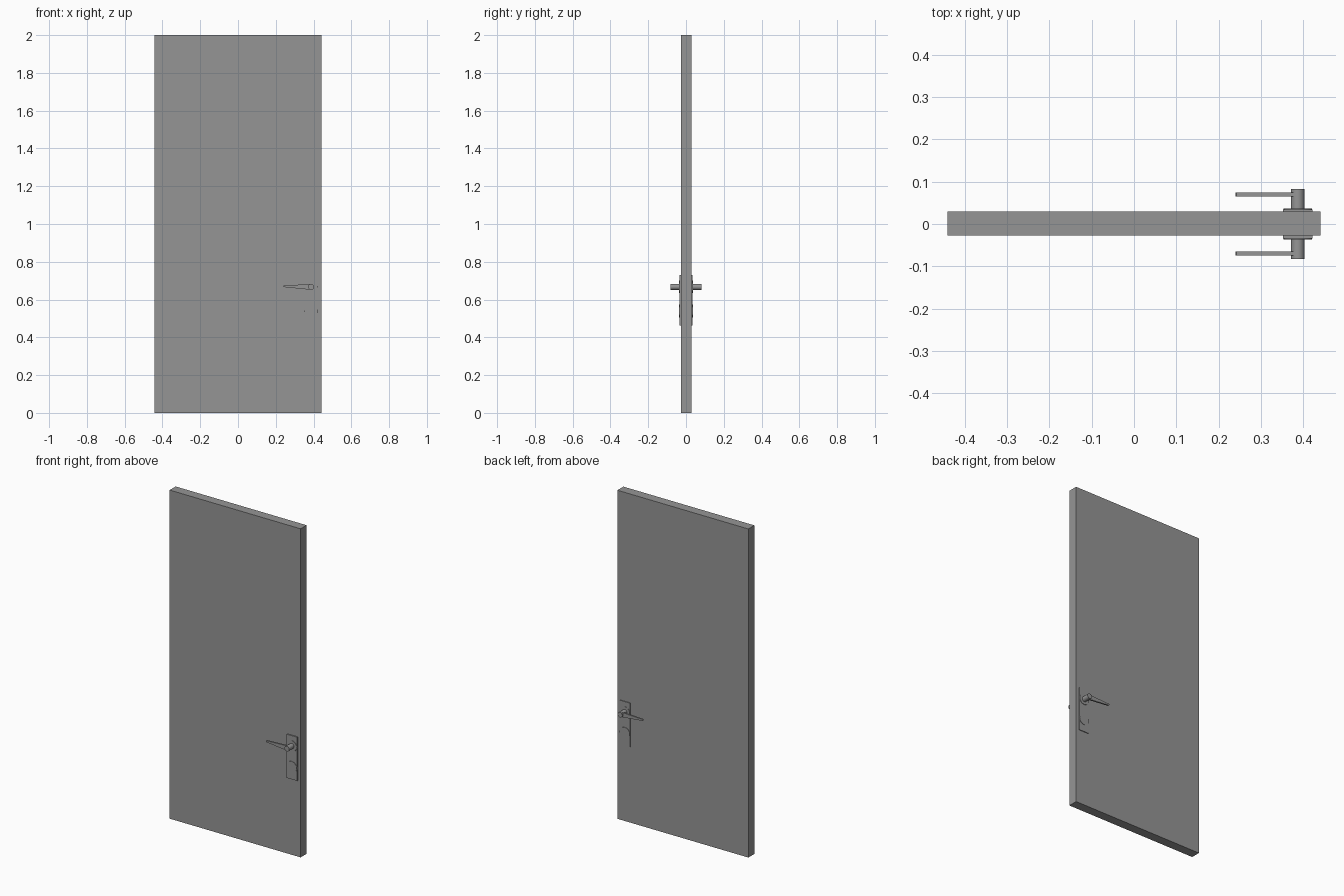
import bpy, bmesh, math
from mathutils import Vector

if "Cube" in bpy.data.objects:
    bpy.data.objects.remove(bpy.data.objects["Cube"])

HALF = 0.029            # half thickness of the door leaf
HX, HZ = 0.387, 0.667   # handle axis

grey = bpy.data.materials.new("dark_grey")
grey.diffuse_color = (0.3, 0.3, 0.3, 1)
grey.use_nodes = True
grey.node_tree.nodes["Principled BSDF"].inputs["Base Color"].default_value = grey.diffuse_color


def prism(name, outline, y0, y1, mirrored=True, smooth=False):
    """Extrude an x-z outline from y0 to y1 as a closed solid."""
    bm = bmesh.new()
    a = [bm.verts.new((x, y0, z)) for x, z in outline]
    b = [bm.verts.new((x, y1, z)) for x, z in outline]
    bm.faces.new(a)
    bm.faces.new(b)
    for i in range(len(a)):
        bm.faces.new((a[i - 1], a[i], b[i], b[i - 1]))
    bmesh.ops.recalc_face_normals(bm, faces=bm.faces)
    mesh = bpy.data.meshes.new(name)
    bm.to_mesh(mesh)
    bm.free()
    mesh.materials.append(grey)
    ob = bpy.data.objects.new(name, mesh)
    bpy.context.collection.objects.link(ob)
    if mirrored:
        ob.modifiers.new("both_sides", 'MIRROR').use_axis = (False, True, False)
    if smooth:
        bpy.context.view_layer.objects.active = ob
        ob.select_set(True)
        bpy.ops.object.shade_smooth_by_angle(angle=math.radians(35))
        ob.select_set(False)
    return ob


def rect(x0, x1, z0, z1):
    return [(x0, z0), (x1, z0), (x1, z1), (x0, z1)]


def circle(cx, cz, r, n=32):
    return [(cx + r * math.cos(2 * math.pi * i / n),
             cz + r * math.sin(2 * math.pi * i / n)) for i in range(n)]


# door leaf
prism("door_leaf", rect(-0.441, 0.441, 0, 2), -0.0275, HALF + 0.001, mirrored=False)

# back plate, handle and lock rosettes on both faces
prism("back_plate", rect(0.352, 0.422, 0.463, 0.729), -0.027, -0.0345)
prism("handle_rosette", circle(HX, HZ, 0.033), -0.027, -0.037, smooth=True)
prism("lock_rosette", circle(HX, 0.539, 0.034), -0.027, -0.037, smooth=True)

# handle spindle
prism("handle_spindle", circle(HX, HZ, 0.0158), -0.027, -0.0825, smooth=True)

# tapered lever, pointing towards the hinge side
prism("handle_lever", [(0.24, 0.668), (0.242, 0.666), (HX - 0.005, HZ - 0.0148),
                       (HX - 0.005, HZ + 0.0142), (0.242, 0.675), (0.24, 0.673)],
      -0.065, -0.0745)
